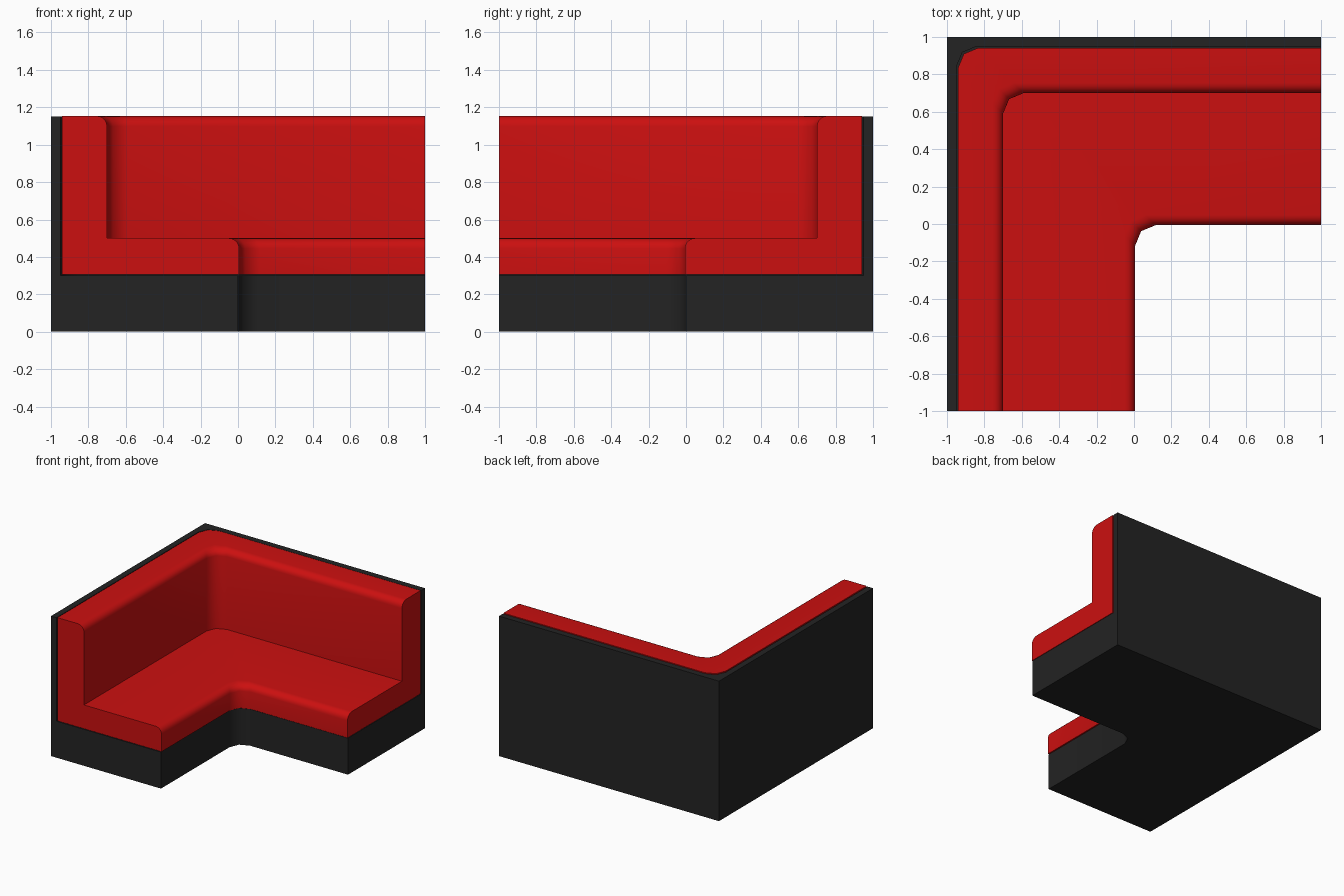
import bpy, bmesh, math

if "Cube" in bpy.data.objects:
    bpy.data.objects.remove(bpy.data.objects["Cube"])


def material(name, rgb):
    m = bpy.data.materials.new(name)
    m.diffuse_color = (*rgb, 1.0)
    m.use_nodes = True
    m.node_tree.nodes["Principled BSDF"].inputs["Base Color"].default_value = m.diffuse_color
    return m


def arc(d, z, r, n=5):
    """Rounded front-top corner of a cushion, ending at depth d and height z."""
    return [(d - r + r * math.cos(a), z - r + r * math.sin(a))
            for a in (math.pi / 2 * i / n for i in range(n + 1))]


def corner_sweep(name, profile, mat, radius=0.11):
    """Sweep a (depth from outer wall, height) profile around the corner."""
    bm = bmesh.new()
    k = radius * (1 - math.sqrt(0.5))
    rings = []
    for d, z in profile:
        r, m = (radius, k) if d > 0 else (0, 0)   # outer wall stays square
        x, y = -1 + d, 1 - d
        path = [(x, -1), (x, y - r), (x + m, y - m), (x + r, y), (1, y)]
        rings.append([bm.verts.new((px, py, z)) for px, py in path])
    for a, b in zip(rings, rings[1:] + rings[:1]):
        for i in range(4):
            bm.faces.new((a[i], a[i + 1], b[i + 1], b[i]))
    bm.faces.new([r[0] for r in rings])
    bm.faces.new([r[-1] for r in reversed(rings)])
    bmesh.ops.remove_doubles(bm, verts=bm.verts, dist=1e-5)
    bmesh.ops.recalc_face_normals(bm, faces=bm.faces)
    me = bpy.data.meshes.new(name)
    bm.to_mesh(me)
    bm.free()
    me.materials.append(mat)
    ob = bpy.data.objects.new(name, me)
    bpy.context.collection.objects.link(ob)
    bpy.ops.object.select_all(action='DESELECT')
    bpy.context.view_layer.objects.active = ob
    ob.select_set(True)
    bpy.ops.object.shade_smooth_by_angle(angle=math.radians(50))
    return ob


black = material("black_frame", (0.017, 0.017, 0.017))
red = material("red_upholstery", (0.60, 0.005, 0.005))

# Frame: plinth with thin back walls
corner_sweep("frame", [(0, 0), (1, 0), (1, 0.30), (0.05, 0.30),
                       (0.05, 1.15), (0, 1.15)], black)

# Upholstery: seat and backrest with rounded front edges
corner_sweep("upholstery",
             [(0.058, 0.305), (1.006, 0.305)] + arc(1.006, 0.50, 0.055)
             + [(0.30, 0.50)] + arc(0.30, 1.153, 0.055)
             + [(0.058, 1.153)], red)
